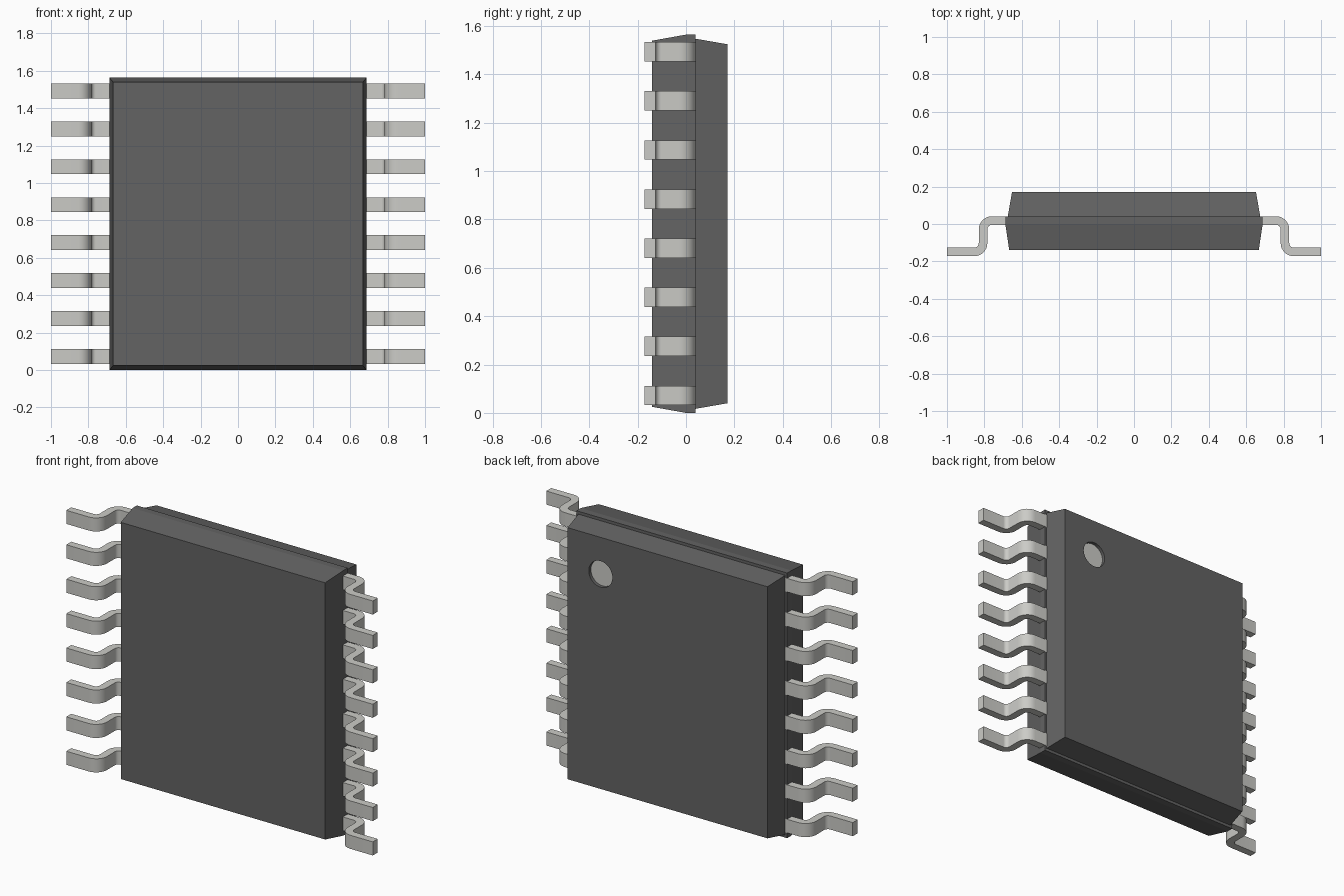
import bpy, bmesh, math

if "Cube" in bpy.data.objects:
    bpy.data.objects.remove(bpy.data.objects["Cube"])

CZ = 0.782  # mid height of the package


def material(name, c):
    m = bpy.data.materials.new(name)
    m.diffuse_color = (*c, 1)
    m.use_nodes = True
    m.node_tree.nodes["Principled BSDF"].inputs["Base Color"].default_value = m.diffuse_color
    return m


def finish(bm, name, mat):
    bmesh.ops.recalc_face_normals(bm, faces=bm.faces)
    me = bpy.data.meshes.new(name)
    bm.to_mesh(me)
    bm.free()
    ob = bpy.data.objects.new(name, me)
    bpy.context.collection.objects.link(ob)
    if mat:
        me.materials.append(mat)
    return ob


def loft(rings):
    """Capped skin through rings with equal point counts."""
    bm = bmesh.new()
    vs = [[bm.verts.new(p) for p in r] for r in rings]
    n = len(vs[0])
    for a, b in zip(vs, vs[1:]):
        for i in range(n):
            j = (i + 1) % n
            bm.faces.new((a[i], a[j], b[j], b[i]))
    bm.faces.new(vs[0])
    bm.faces.new(vs[-1])
    return bm


def disc(name, y0, y1, r, mat):
    ring = [(0.437 + r * math.cos(t), 1.307 + r * math.sin(t))
            for t in (i * math.tau / 48 for i in range(48))]
    return finish(loft([[(x, y, z) for x, z in ring] for y in (y0, y1)]), name, mat)


dark = material("moulding", (0.125, 0.125, 0.125))
metal = material("metal", (0.6, 0.6, 0.57))

# Moulded body: y, half width, half height of each rectangle
steps = [(-0.14, 0.667, 0.757), (0.0, 0.688, CZ), (0.04, 0.688, CZ),
         (0.04, 0.675, 0.765), (0.172, 0.652, 0.742)]
body = finish(loft([[(sx * w, y, CZ + sz * h)
                     for sx, sz in ((-1, -1), (1, -1), (1, 1), (-1, 1))]
                    for y, w, h in steps]), "body", dark)

# Round pin-one dimple with a pale floor
cutter = disc("dimple_cutter", 0.15, 0.25, 0.077, None)
cutter.hide_render = True
cutter.hide_set(True)
cut = body.modifiers.new("dimple", 'BOOLEAN')
cut.operation = 'DIFFERENCE'
cut.solver = 'EXACT'
cut.object = cutter
disc("dimple_floor", 0.145, 0.153, 0.0765, metal)

# Gull-wing lead: centre line with two rounded bends, as (x, y, heading)
T, R, W = 0.023, 0.047, 0.08
TOP, FOOT, X = 0.018, -0.149, 0.807
path = [(0.64, TOP, 0)]
for i in range(9):
    a = math.pi / 2 * i / 8
    path.append((X - R + R * math.sin(a), TOP - R + R * math.cos(a), -a))
for i in range(9):
    a = math.pi / 2 * (1 - i / 8)
    path.append((X + R - R * math.sin(a), FOOT + R - R * math.cos(a), -a))
path.append((1.0, FOOT, 0))
rings = []
for x, y, a in path:
    nx, ny = -math.sin(a) * T, math.cos(a) * T
    rings.append([(x + s * nx, y + s * ny, 0.072 + k * W / 2)
                  for s, k in ((-1, -1), (1, -1), (1, 1), (-1, 1))])
leads = finish(loft(rings), "leads", metal)
bpy.context.view_layer.objects.active = leads
leads.select_set(True)
bpy.ops.object.shade_smooth_by_angle(angle=math.radians(30))

# Eight leads per side
arr = leads.modifiers.new("row", 'ARRAY')
arr.count = 8
arr.use_relative_offset = False
arr.use_constant_offset = True
arr.constant_offset_displace = (0, 0, 0.203)
leads.modifiers.new("other_side", 'MIRROR')
